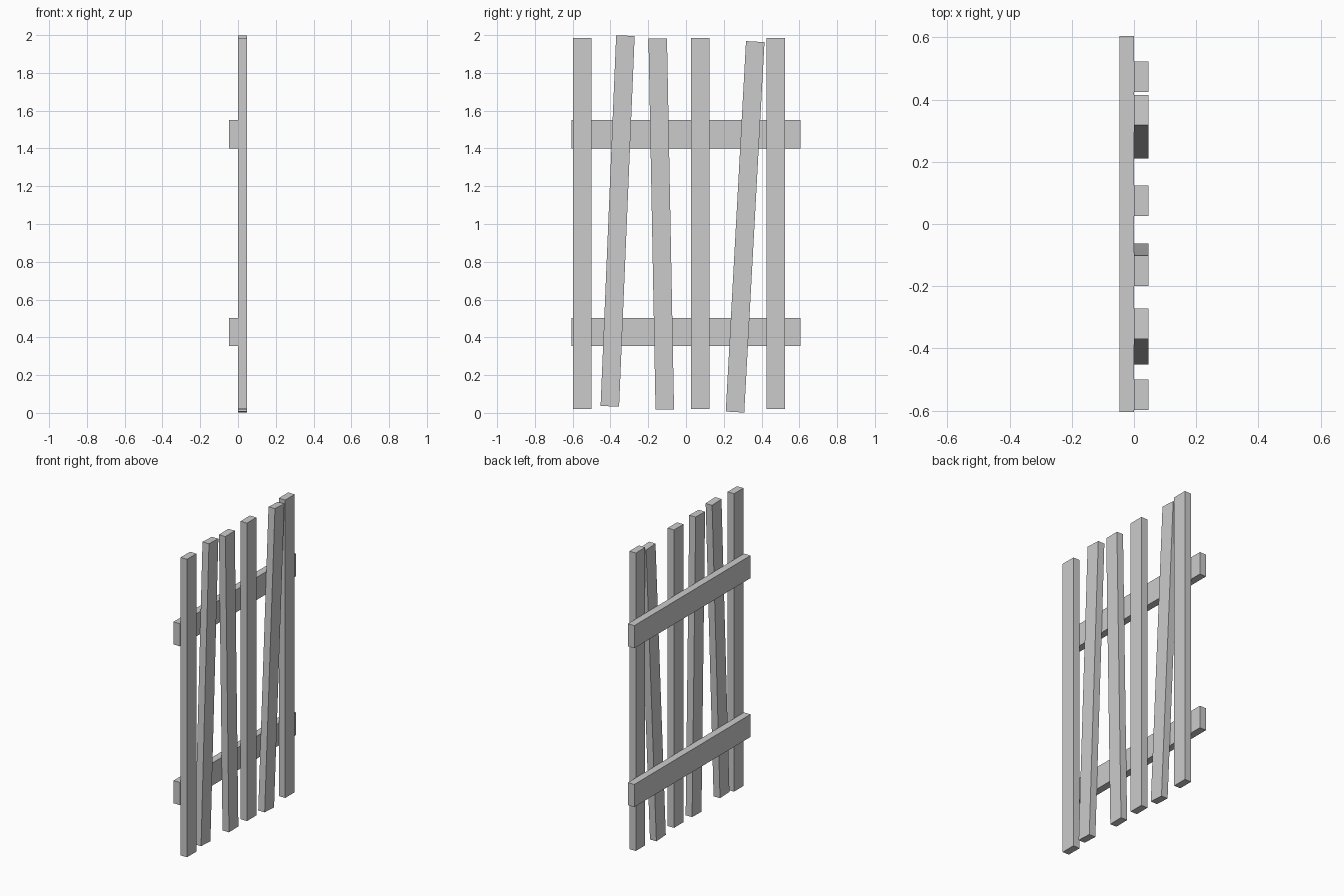
import bpy

if "Cube" in bpy.data.objects:
    bpy.data.objects.remove(bpy.data.objects["Cube"])


def board(name, size, centre, lean=0.0):
    """Axis-aligned board, optionally leaning sideways towards +y."""
    bpy.ops.mesh.primitive_cube_add(size=1, location=centre, rotation=(-lean, 0, 0))
    ob = bpy.context.object
    ob.name = name
    ob.scale = size
    return ob


THICK = 0.047
SLAT_W = 0.098
SLAT_L = 1.964

# Horizontal rails on the back
for name, z in (("lower_rail", 0.428), ("upper_rail", 1.475)):
    board(name, (THICK, 1.21, 0.149), (-THICK / 2, 0, z))

# Upright slats: centre y, centre z, sideways lean
slats = [
    (-0.549, 1.002, 0.0),
    (-0.362, 1.016, 0.042),
    (-0.131, 1.000, -0.019),
    (0.075, 1.002, 0.0),
    (0.313, 0.985, 0.0546),
    (0.474, 1.002, 0.0),
]
for i, (y, z, lean) in enumerate(slats, 1):
    board(f"slat_{i}", (THICK, SLAT_W, SLAT_L), (THICK / 2, y, z), lean)
